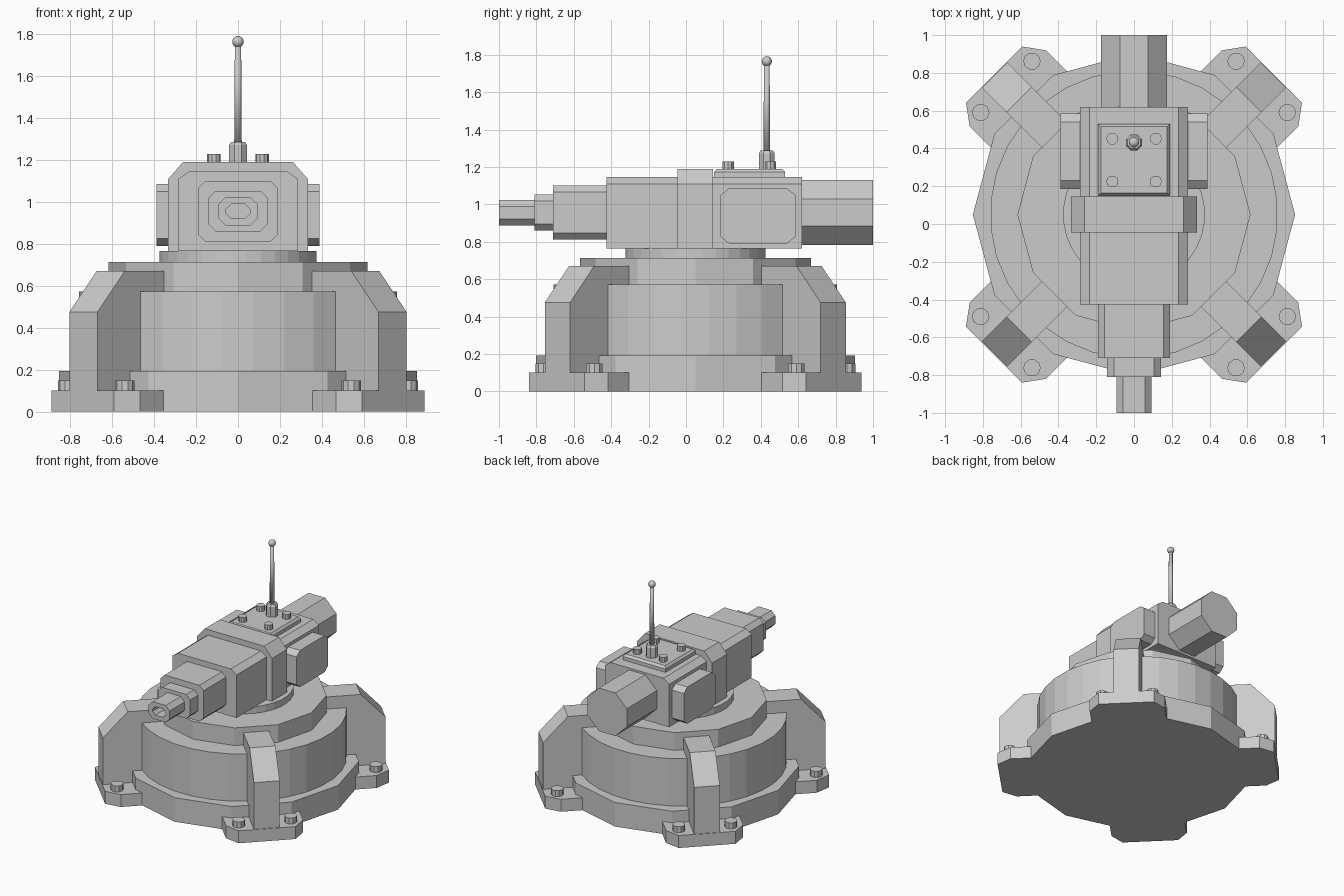
import bpy, bmesh, math
from mathutils import Matrix, Vector

if "Cube" in bpy.data.objects:
    bpy.data.objects.remove(bpy.data.objects["Cube"])

grey = bpy.data.materials.new("plain_grey")
grey.use_nodes = True
colour = (0.6, 0.6, 0.6, 1)
grey.diffuse_color = colour
grey.node_tree.nodes["Principled BSDF"].inputs["Base Color"].default_value = colour

BASE_Y = 0.05      # centre of the round base
AXIS_Z = 0.956     # height of the barrel axis


def loft(name, rings, matrix=None):
    """Skin equal rings of points, closing both ends."""
    bm = bmesh.new()
    loops = [[bm.verts.new(p) for p in ring] for ring in rings]
    n = len(loops[0])
    for a, b in zip(loops, loops[1:]):
        for i in range(n):
            j = (i + 1) % n
            bm.faces.new((a[i], a[j], b[j], b[i]))
    bm.faces.new(loops[0])
    bm.faces.new(loops[-1])
    if matrix:
        bm.transform(matrix)
    bmesh.ops.recalc_face_normals(bm, faces=bm.faces)
    mesh = bpy.data.meshes.new(name)
    bm.to_mesh(mesh)
    bm.free()
    mesh.materials.append(grey)
    obj = bpy.data.objects.new(name, mesh)
    bpy.context.collection.objects.link(obj)
    return obj


def lathe(name, x, y, profile, sides, turn=0.0, smooth=False):
    """Stack regular polygons given as (radius, height)."""
    angles = [2 * math.pi * (i + turn) / sides for i in range(sides)]
    obj = loft(name, [[(x + r * math.cos(a), y + r * math.sin(a), z)
                       for a in angles] for r, z in profile])
    if smooth:
        for face in obj.data.polygons:
            face.use_smooth = True
    return obj


def chamfered(hx, hz, cx, cz):
    """Rectangle outline with cut corners."""
    return [(hx, hz - cz), (hx - cx, hz), (cx - hx, hz), (-hx, hz - cz),
            (-hx, cz - hz), (cx - hx, -hz), (hx - cx, -hz), (hx, cz - hz)]


def roof_block(name, half, low, high, cx, cz, front, back):
    """Block along y with both top edges cut."""
    outline = [(-half, low), (half, low), (half, high - cz), (half - cx, high),
               (cx - half, high), (-half, high - cz)]
    loft(name, [[(x, y, z) for x, z in outline] for y in (front, back)])


# Round base
lathe("base_flange", 0, BASE_Y, [(0.853, 0), (0.853, 0.193)], 12)
lathe("base_drum", 0, BASE_Y, [(0.762, 0.193), (0.762, 0.572)], 32, 0.5)
lathe("upper_ring", 0, BASE_Y, [(0.617, 0.572), (0.617, 0.714)], 12)
lathe("turntable", 0, BASE_Y, [(0.376, 0.714), (0.376, 0.767)], 32, 0.5)

# Four diagonal feet: pad, buttress and two bolts each
pad = [(0.6, -0.285), (0.945, -0.285), (1.048, -0.21),
       (1.048, 0.21), (0.945, 0.285), (0.6, 0.285)]
buttress = [(0.55, 0.05), (1.043, 0.05), (1.043, 0.475), (0.86, 0.67), (0.55, 0.67)]
for k, place in enumerate(("back_left", "back_right", "front_right", "front_left")):
    spin = Matrix.Translation((0, BASE_Y, 0)) @ Matrix.Rotation(
        math.radians(45 + 90 * k), 4, 'Z')
    loft("foot_pad_" + place, [[(r, t, z) for r, t in pad] for z in (0, 0.1)], spin)
    loft("buttress_" + place,
         [[(r, t, z) for r, z in buttress] for t in (-0.095, 0.095)], spin)
    for side in (-1, 1):
        p = spin @ Vector((0.956, 0.192 * side, 0))
        lathe("foot_bolt_" + place, p.x, p.y, [(0.046, 0.09), (0.046, 0.148)], 10)

# Turret housing and raised collar
roof_block("housing", 0.285, 0.765, 1.145, 0.05, 0.035, -0.425, 0.62)
roof_block("collar", 0.333, 0.765, 1.19, 0.07, 0.08, -0.045, 0.145)

# Stepped barrel, ending in a hollow muzzle: y, half width, half height, cut
steps = [(-0.40, 0.19, 0.145, 0.035), (-0.71, 0.19, 0.145, 0.035),
         (-0.71, 0.142, 0.097, 0.035), (-0.81, 0.142, 0.097, 0.035),
         (-0.81, 0.093, 0.068, 0.035), (-1.0, 0.093, 0.068, 0.035),
         (-1.0, 0.058, 0.034, 0.025), (-0.88, 0.058, 0.034, 0.025)]
loft("barrel", [[(x, y, AXIS_Z + z) for x, z in chamfered(hx, hz, c, c)]
                for y, hx, hz, c in steps])

# Octagonal rear tank
tank = chamfered(0.175, 0.173, 0.102, 0.1)
loft("rear_tank", [[(x, y, AXIS_Z + z) for x, z in tank] for y in (0.6, 1.0)])

# Side boxes
box = chamfered(0.2, 0.147, 0.045, 0.035)
for side, label in ((1, "left"), (-1, "right")):
    loft("side_box_" + label,
         [[(side * x, 0.385 + y, 0.938 + z) for y, z in box] for x in (0.27, 0.39)])

# Top hatch with bolts
hatch = [(0.19, 1.13), (0.19, 1.172), (0.175, 1.19)]
loft("hatch", [[(sx * h, 0.34 + sy * h, z)
                for sx, sy in ((1, 1), (-1, 1), (-1, -1), (1, -1))] for h, z in hatch])
for x in (-0.115, 0.115):
    for y in (0.225, 0.452):
        lathe("hatch_bolt", x, y, [(0.032, 1.18), (0.032, 1.23)], 10)

# Antenna
ANT_Y = 0.432
lathe("antenna_socket", 0, ANT_Y,
      [(0.046, 1.18), (0.046, 1.272), (0.036, 1.287)], 8, 0.5)
lathe("antenna_rod", 0, ANT_Y, [(0.018, 1.28), (0.015, 1.76)], 12, smooth=True)
ball = [(0.027 * math.sin(math.pi * i / 8) + 0.0005,
         1.765 - 0.027 * math.cos(math.pi * i / 8)) for i in range(9)]
lathe("antenna_tip", 0, ANT_Y, ball, 12, smooth=True)
